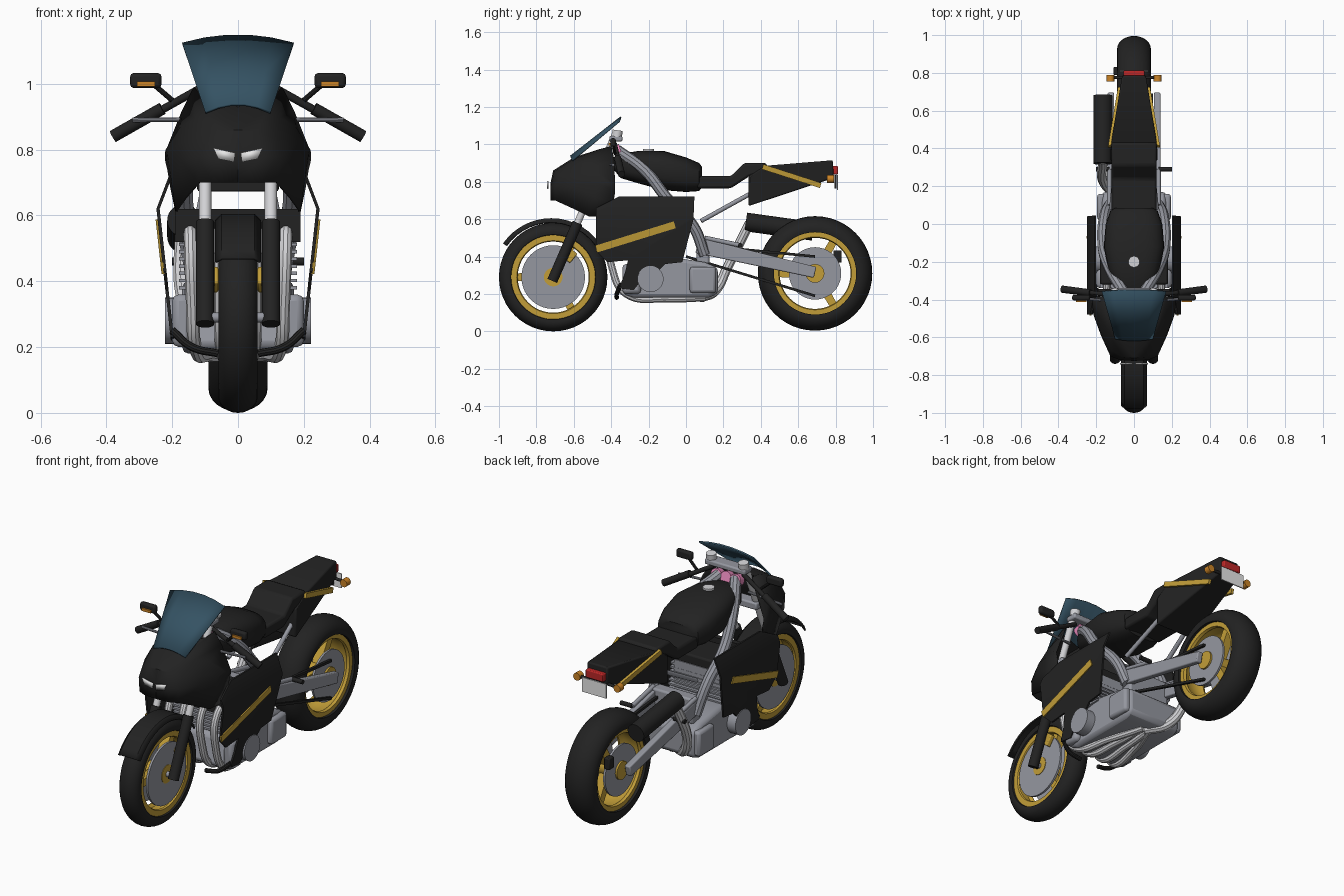
import bpy, bmesh, math
from mathutils import Vector

cube = bpy.data.objects.get("Cube")
if cube:
    bpy.data.objects.remove(cube, do_unlink=True)


def material(name, *rgb):
    m = bpy.data.materials.new(name)
    m.use_nodes = True
    m.diffuse_color = (*rgb, 1)
    m.node_tree.nodes["Principled BSDF"].inputs["Base Color"].default_value = (*rgb, 1)
    return m


BLACK = material("black", .016, .016, .016)
GREY = material("cast grey", .3, .31, .35)
CHROME = material("chrome", .65, .65, .67)
GOLD = material("gold", .54, .34, .04)
BLUE = material("tinted blue", .035, .085, .125)
ORANGE = material("orange", .6, .23, .02)
RED = material("red", .5, .02, .02)
PINK = material("pink", .8, .25, .5)
WHITE = material("white", .8, .8, .8)


def finish(name, bm, mat, mirror=False, bevel=0, thick=0):
    bmesh.ops.recalc_face_normals(bm, faces=bm.faces)
    mesh = bpy.data.meshes.new(name)
    bm.to_mesh(mesh)
    bm.free()
    return place(name, mesh, mat, mirror, bevel, thick)


def place(name, mesh, mat, mirror=False, bevel=0, thick=0):
    mesh.materials.clear()
    mesh.materials.append(mat)
    ob = bpy.data.objects.new(name, mesh)
    bpy.context.collection.objects.link(ob)
    bpy.ops.object.select_all(action="DESELECT")
    ob.select_set(True)
    bpy.context.view_layer.objects.active = ob
    bpy.ops.object.shade_smooth_by_angle(angle=math.radians(35))
    if thick:
        ob.modifiers.new("Shell", "SOLIDIFY").thickness = thick
    if bevel:
        b = ob.modifiers.new("Bevel", "BEVEL")
        b.width, b.segments = bevel, 2
    if mirror:
        ob.modifiers.new("Mirror", "MIRROR")
    return ob


def prism(name, profile, inner, outer, mat, mirror=False, bevel=0, fold=None):
    """Side profile in y, z extruded between two x values or functions of y, z."""
    bm = bmesh.new()
    bm.faces.new([bm.verts.new((0, y, z)) for y, z in profile])
    if fold:
        bmesh.ops.bisect_plane(bm, geom=bm.verts[:] + bm.edges[:] + bm.faces[:],
                               plane_co=(0, 0, fold), plane_no=(0, 0, 1))
    new = bmesh.ops.extrude_face_region(bm, geom=bm.faces[:], use_keep_orig=True)["geom"]
    top = {v for v in new if isinstance(v, bmesh.types.BMVert)}
    for v in bm.verts:
        x = outer if v in top else inner
        v.co.x = x(v.co.y, v.co.z) if callable(x) else x
    return finish(name, bm, mat, mirror, bevel)


def bar(name, a, b, height, inner, outer, mat, mirror=False, bevel=0, end=None):
    a, b = Vector(a), Vector(b)
    n = (b - a).orthogonal().normalized()
    h, e = n * height / 2, n * (end or height) / 2
    return prism(name, [a - h, b - e, b + e, a + h], inner, outer, mat, mirror, bevel)


def box(name, centre, size, mat, mirror=False, bevel=0):
    x, y, z = centre
    w, d, h = size
    return bar(name, (y, z - h / 2), (y, z + h / 2), d, x - w / 2, x + w / 2, mat, mirror, bevel)


def rod(name, a, b, r, mat, mirror=False, r2=None, sides=20):
    a, b = Vector(a), Vector(b)
    bm = bmesh.new()
    bmesh.ops.create_cone(bm, cap_ends=True, segments=sides, radius1=r,
                          radius2=r2 or r, depth=(b - a).length)
    bm.transform((b - a).to_track_quat("Z", "Y").to_matrix().to_4x4())
    bmesh.ops.translate(bm, verts=bm.verts, vec=(a + b) / 2)
    return finish(name, bm, mat, mirror)


def tube(name, points, r, mat, mirror=False):
    curve = bpy.data.curves.new(name, "CURVE")
    curve.dimensions, curve.bevel_depth, curve.bevel_resolution = "3D", r, 3
    curve.use_fill_caps = True
    s = curve.splines.new("BEZIER")
    s.bezier_points.add(len(points) - 1)
    for p, co in zip(s.bezier_points, points):
        p.co = co
        p.handle_left_type = p.handle_right_type = "AUTO"
    tmp = bpy.data.objects.new(name, curve)
    mesh = bpy.data.meshes.new_from_object(tmp)
    bpy.data.objects.remove(tmp)
    return place(name, mesh, mat, mirror)


def grid(name, rows, mat, mirror=False, thick=0, closed=False):
    """Skin between rows of points; closed rows also get end caps."""
    bm = bmesh.new()
    vs = [[bm.verts.new(p) for p in row] for row in rows]
    n = len(vs[0])
    for r, s in zip(vs, vs[1:]):
        for i in range(n if closed else n - 1):
            j = (i + 1) % n
            bm.faces.new((r[i], r[j], s[j], s[i]))
    if closed:
        bm.faces.new(vs[0])
        bm.faces.new(vs[-1])
    return finish(name, bm, mat, mirror, thick=thick)


def revolve(name, profile, y, z, mat, steps=48):
    """Closed profile of (x, radius) spun around an axle along x."""
    bm = bmesh.new()
    vs = [bm.verts.new((x, y, z + r)) for x, r in profile]
    for a, b in zip(vs, vs[1:] + vs[:1]):
        bm.edges.new((a, b))
    bmesh.ops.spin(bm, geom=bm.edges[:], cent=(0, y, z), axis=(1, 0, 0),
                   angle=math.tau, steps=steps, use_merge=True)
    bmesh.ops.remove_doubles(bm, verts=bm.verts, dist=.0001)
    return finish(name, bm, mat)


# Wheels: tyre, rim barrel, three spokes, hub and side discs
for end, y, z, R, rim, w, disc in (("front", -.71, .29, .29, .225, .06, .17),
                                   ("rear", .69, .31, .306, .22, .09, .14)):
    mid = rim + .015
    turn = [math.tau * i / 24 for i in range(24)]
    revolve(end + "_tyre", [(w * math.cos(t), max(rim, mid + (R - mid) * math.sin(t)))
                            for t in turn], y, z, BLACK)
    k = w * .8
    revolve(end + "_rim", [(-k, rim + .004), (k, rim + .004), (k, .195), (k * .8, .19),
                           (k * .5, .205), (-k * .5, .205), (-k * .8, .19), (-k, .195)], y, z, GOLD)
    for i in range(3):
        t = math.radians(60 + 120 * i)
        bar(f"{end}_spoke_{i}", (y, z), (y + .21 * math.cos(t), z + .21 * math.sin(t)),
            .05, -.025, .025, GOLD, end=.04)
    rod(end + "_hub", (-w, y, z), (w, y, z), .05, GOLD)
    rod(end + "_discs", (w * .75, y, z), (w * .75 + .012, y, z), disc, GREY, True, sides=40)
rod("front_axle", (-.1, -.71, .29), (.1, -.71, .29), .015, GREY)

# Front fender, fork and calipers
rows = []
for i in range(15):
    t = math.radians(35 + 110 * i / 14)
    rows.append([(x, -.72 + r * math.cos(t), .29 + r * math.sin(t))
                 for x, r in ((-.07, .295), (-.05, .315), (.05, .315), (.07, .295))])
grid("front_fender", rows, BLACK, thick=.008)
rod("fork_lowers", (.1, -.715, .27), (.1, -.58, .58), .028, BLACK, True)
rod("fork_tubes", (.1, -.58, .58), (.1, -.375, 1.06), .019, CHROME, True)
bar("front_calipers", (-.64, .38), (-.6, .43), .05, .06, .085, GOLD, True, .005)
box("lower_clamp", (0, -.48, .8), (.25, .07, .04), GREY, bevel=.008)
box("upper_clamp", (0, -.375, 1.03), (.25, .07, .03), GREY, bevel=.008)
rod("fork_caps", (.1, -.37, 1.04), (.1, -.365, 1.075), .027, CHROME, True)

# Handlebars, levers, mirrors and instruments
rod("handlebars", (.09, -.38, 1.0), (.26, -.36, .905), .012, BLACK, True)
rod("grips", (.23, -.365, .925), (.38, -.345, .84), .019, BLACK, True)
rod("levers", (.1, -.41, .892), (.32, -.39, .89), .007, GREY, True, sides=10)
rod("mirror_stalks", (.2, -.38, .95), (.27, -.39, 1.01), .008, BLACK, True, sides=10)
box("mirrors", (.28, -.39, 1.01), (.095, .03, .045), BLACK, True, .01)
box("front_indicators", (.28, -.408, 1.0), (.055, .012, .015), ORANGE, True)
for i in (-1, 0, 1):
    rod(f"gauge_{i + 1}", (.06 * i, -.385, .96), (.06 * i, -.35, .97), .033, PINK)

# Nose fairing with open cockpit, headlamps and windscreen
grid("nose_fairing", [
    [(0, -.725, .70), (0, -.725, .79), (0, -.71, .86), (0, -.60, .93), (0, -.46, .93)],
    [(.075, -.72, .70), (.075, -.72, .78), (.06, -.705, .855), (.085, -.60, .92), (.12, -.46, .975)],
    [(.12, -.70, .70), (.125, -.70, .78), (.12, -.67, .835), (.13, -.58, .895), (.135, -.40, .99)],
    [(.165, -.59, .65), (.175, -.59, .77), (.175, -.575, .82), (.175, -.5, .87), (.17, -.385, .92)],
    [(.19, -.52, .615), (.205, -.49, .72), (.215, -.48, .79), (.22, -.43, .80), (.222, -.38, .79)],
    [(.19, -.42, .61), (.205, -.39, .68), (.215, -.38, .74), (.22, -.38, .76), (.222, -.38, .77)],
], BLACK, True, .008)
bm = bmesh.new()
bm.faces.new([bm.verts.new((x, -.735, z)) for x, z in
              ((.012, .762), (.06, .772), (.075, .805), (.008, .79))])
finish("headlamps", bm, WHITE, True, thick=.009)
grid("windscreen", [[(s * (.1 + .07 * t), -.61 + .25 * t + .02 * (1 - s * s) * (t - .5),
                      .915 + .21 * t + .025 * (1 - s * s))
                     for s in (-1, -.6, -.2, .2, .6, 1)] for t in (0, .5, 1)], BLUE, thick=.008)

# Side fairings with gold stripe, folded inward along the upper edge


def cowl(y, z):
    return .248 - max(0, z - .62) * .38 - max(0, .62 - z) * .11


prism("side_fairings", [(-.48, .66), (-.36, .72), (.045, .72), (.04, .6), (-.02, .37),
                        (-.11, .36), (-.15, .32), (-.24, .27), (-.28, .22), (-.36, .23),
                        (-.33, .3), (-.31, .38), (-.42, .37), (-.48, .43)],
      lambda y, z: cowl(y, z) - .01, cowl, BLACK, True, fold=.62)
bar("fairing_stripes", (-.48, .44), (-.06, .57), .038, lambda y, z: cowl(y, z) - .003,
    lambda y, z: cowl(y, z) + .006, GOLD, True)

# Engine: crankcase, finned cylinders, covers and radiator
prism("crankcase", [(-.34, .2), (-.3, .35), (-.1, .4), (.1, .37), (.17, .34), (.17, .2),
                    (.12, .18), (-.28, .18)], -.17, .17, GREY, bevel=.02)
box("gearbox_covers", (.17, .09, .275), (.05, .14, .14), GREY, True, .015)
rod("engine_covers", (.16, -.19, .28), (.222, -.19, .28), .07, GREY, True, sides=32)
box("alternator_covers", (.17, -.29, .28), (.06, .1, .16), GREY, True, .02)
box("cylinder_block", (0, -.2, .46), (.31, .17, .2), GREY)
for i in range(8):
    box(f"cooling_fin_{i}", (0, -.2 - .004 * i, .38 + .022 * i), (.36, .22, .01), GREY)
box("cylinder_head", (0, -.22, .58), (.36, .2, .06), BLACK, bevel=.01)
box("radiator", (0, -.36, .57), (.38, .03, .1), BLACK)
tube("belly_trim", [(.2, -.35, .25), (.14, -.37, .2), (.06, -.37, .18)], .012, BLACK, True)

# Exhaust: headers, collector, link pipe and silencer on the right
for i, x in enumerate((.145, .055)):
    tube(f"header_pipes_{i}", [(x, -.3, .57), (x, -.39, .53), (x * .95, -.39, .32),
                               (x * .9, -.32, .2), (x * .6, -.1, .175), (.02, .1, .18)],
         .02, CHROME, True)
tube("link_pipe", [(0, .08, .18), (-.1, .16, .22), (-.16, .22, .34), (-.165, .34, .58)], .026, CHROME)
rod("silencer", (-.165, .32, .585), (-.165, .68, .535), .05, BLACK, sides=28)

# Frame, swingarm, chain and rear brake
tube("frame_spars", [(.05, -.37, .97), (.135, -.22, .86), (.165, -.1, .71),
                     (.155, .04, .56), (.13, .1, .41)], .03, GREY, True)
rod("seat_struts", (.12, .08, .59), (.09, .36, .745), .012, GREY, True)
box("pivot_block", (0, .09, .43), (.26, .07, .14), GREY, bevel=.01)
bar("swingarm", (.06, .46), (.69, .315), .085, .105, .14, GREY, True, .006, .06)
bar("chain_lower", (.0, .40), (.69, .19), .014, .085, .1, BLACK)
bar("chain_upper", (.08, .46), (.69, .4), .014, .085, .1, BLACK)
box("rear_caliper", (-.09, .81, .4), (.035, .045, .065), BLACK, bevel=.006)
rod("footpegs", (.13, .29, .46), (.2, .29, .46), .012, BLACK, True)
rod("peg_brackets", (.13, .1, .5), (.13, .29, .46), .012, GREY, True)

# Tank, filler cap, seat and tail
rows = []
for y, w, low, high in ((-.39, .06, .87, .93), (-.35, .1, .82, .95), (-.25, .135, .79, .965),
                        (-.12, .16, .755, .965), (0, .15, .745, .93), (.07, .125, .75, .90),
                        (.085, .1, .77, .88)):
    ring = []
    for i in range(24):
        c, s = math.cos(math.tau * i / 24), math.sin(math.tau * i / 24)
        ring.append((w * math.copysign(abs(c) ** .7, c), y,
                     (low + high) / 2 + (high - low) / 2 * math.copysign(abs(s) ** .7, s)))
    rows.append(ring)
grid("fuel_tank", rows, BLACK, closed=True)
rod("filler_cap", (0, -.2, .955), (0, -.2, .975), .03, CHROME)
prism("seat", [(.06, .765), (.24, .765), (.34, .83), (.44, .85), (.43, .90), (.31, .90),
               (.24, .83), (.06, .83)], -.12, .12, BLACK, bevel=.012)


def tail(y, z):
    return .125 - max(0, y - .42) * .17


prism("tail_fairing", [(.335, .67), (.79, .82), (.785, .915), (.42, .885), (.335, .83)],
      lambda y, z: -tail(y, z), tail, BLACK, bevel=.008)
bar("tail_stripes", (.41, .88), (.72, .78), .028, lambda y, z: tail(y, z) - .003,
    lambda y, z: tail(y, z) + .012, GOLD, True)

# Tail lamp, indicators and number plate
box("tail_lamp", (0, .795, .862), (.11, .035, .045), RED, bevel=.005)
rod("indicator_stalks", (.04, .775, .82), (.11, .775, .815), .008, BLACK, True)
rod("rear_indicators", (.125, .755, .815), (.125, .79, .815), .021, ORANGE, True)
box("plate_bracket", (0, .80, .80), (.06, .01, .07), BLACK)
box("number_plate", (0, .81, .795), (.15, .006, .08), WHITE)
